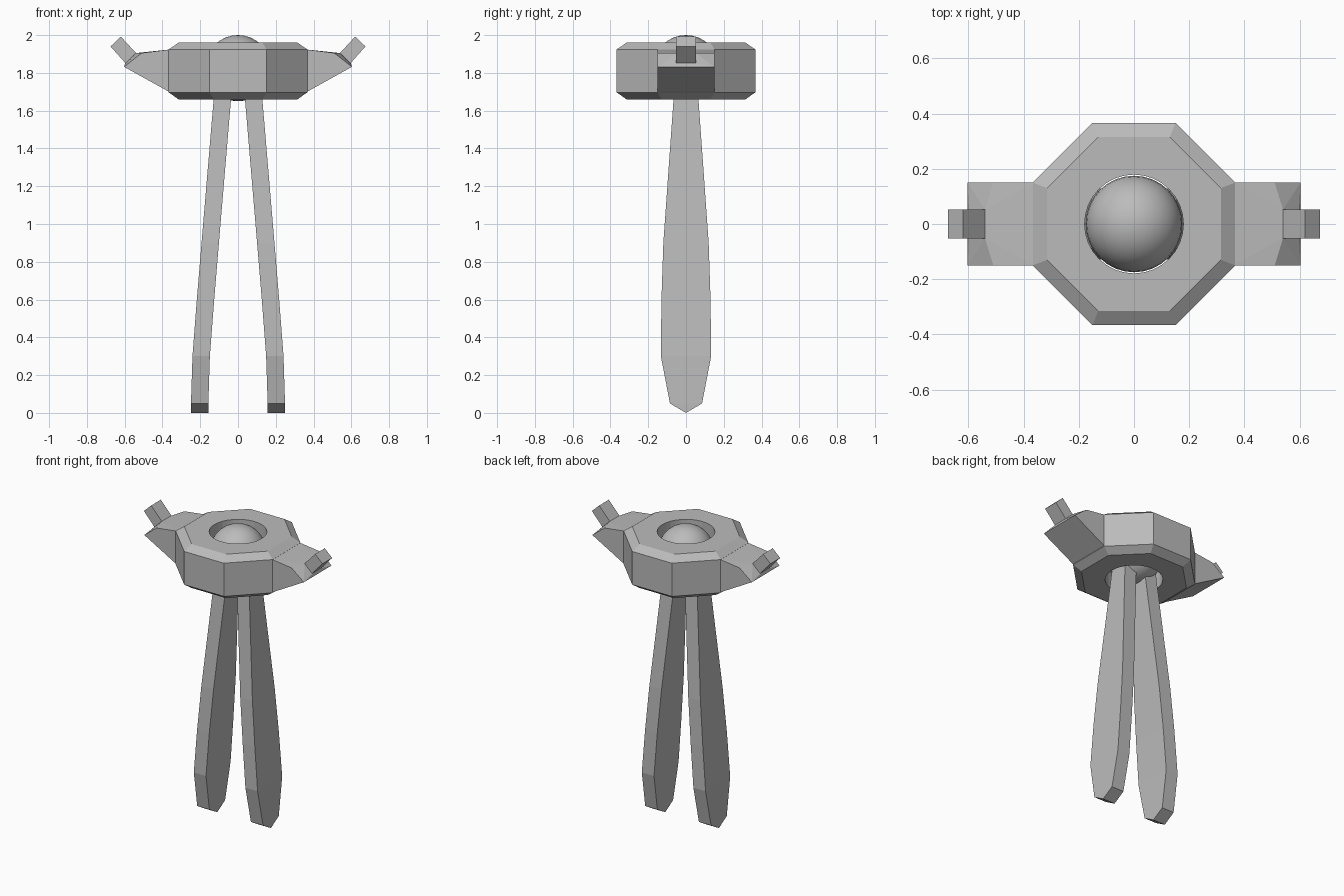
import bpy
import bmesh
from mathutils import Vector

cube = bpy.data.objects.get("Cube")
if cube:
    bpy.data.objects.remove(cube, do_unlink=True)

# One grey for the whole model
grey = bpy.data.materials.new("grey")
grey.use_nodes = True
grey.diffuse_color = (0.5, 0.5, 0.5, 1)
grey.node_tree.nodes["Principled BSDF"].inputs["Base Color"].default_value = (0.5, 0.5, 0.5, 1)

CORE_Z = 1.825


def finish(name, bm):
    bmesh.ops.recalc_face_normals(bm, faces=bm.faces)
    mesh = bpy.data.meshes.new(name)
    bm.to_mesh(mesh)
    bm.free()
    mesh.materials.append(grey)
    obj = bpy.data.objects.new(name, mesh)
    bpy.context.collection.objects.link(obj)
    return obj


def hull(name, points):
    bm = bmesh.new()
    for p in points:
        bm.verts.new(p)
    bmesh.ops.convex_hull(bm, input=bm.verts)
    bmesh.ops.dissolve_limit(bm, angle_limit=0.02, verts=bm.verts, edges=bm.edges)
    return finish(name, bm)


# Octagonal hub with chamfered rims
rings = [(0.315, 0.13, 1.66), (0.367, 0.15, 1.697), (0.367, 0.15, 1.924), (0.315, 0.13, 1.96)]
points = []
for r, h, z in rings:
    for sx in (-1, 1):
        for sy in (-1, 1):
            points += [(sx * r, sy * h, z), (sx * h, sy * r, z)]
hub = hull("hub", points)

# Round bore through the hub
bpy.ops.mesh.primitive_cylinder_add(vertices=32, radius=0.179, depth=1, location=(0, 0, CORE_Z))
cutter = bpy.context.object
cutter.name = "bore_cutter"
cutter.hide_render = True
cutter.data.materials.append(grey)
bore = hub.modifiers.new("bore", "BOOLEAN")
bore.operation = "DIFFERENCE"
bore.solver = "EXACT"
bore.object = cutter
bpy.context.view_layer.objects.active = hub
bpy.ops.object.modifier_apply(modifier=bore.name)
bpy.data.objects.remove(cutter, do_unlink=True)

# Ball held in the bore
bpy.ops.mesh.primitive_uv_sphere_add(segments=32, ring_count=16, radius=0.175, location=(0, 0, CORE_Z))
ball = bpy.context.object
ball.name = "ball"
ball.data.materials.append(grey)
bpy.ops.object.shade_smooth()

# Blade outline: half width, height, sideways centre
blade = [(0.06, 1.75, 0.076), (0.066, 1.66, 0.083), (0.12, 0.9, 0.147), (0.13, 0.6, 0.172),
         (0.133, 0.3, 0.195), (0.085, 0.05, 0.203), (0, 0, 0.203)]
outline = blade + [(-w, z, x) for w, z, x in reversed(blade[:-1])]


def make_leg(name, side):
    bm = bmesh.new()
    rows = [[bm.verts.new((side * (x + t), y, z)) for y, z, x in outline]
            for t in (-0.046, 0.046)]
    n = len(outline)
    # Side faces are bands across the blade
    for row in rows:
        for i in range(n // 2):
            quad = [row[i], row[i + 1], row[n - 2 - i], row[n - 1 - i]]
            bm.faces.new(list(dict.fromkeys(quad)))
    for i in range(n):
        j = (i + 1) % n
        bm.faces.new((rows[0][i], rows[0][j], rows[1][j], rows[1][i]))
    return finish(name, bm)


for label, side in (("left", 1), ("right", -1)):
    # Wedge arm with a tapered tip
    arm = [(0.36, 0.15, 1.924), (0.36, 0.15, 1.697), (0.51, 0.15, 1.905), (0.603, 0.15, 1.832),
           (0.54, 0.052, 1.905), (0.598, 0.052, 1.85)]
    hull(label + "_arm", [(side * x, sy * y, z) for x, y, z in arm for sy in (-1, 1)])

    # Square peg angled up from the tip
    peg = [(0.535, 1.9), (0.59, 1.845), (0.675, 1.94), (0.62, 1.992)]
    hull(label + "_peg", [(side * x, sy * 0.052, z) for x, z in peg for sy in (-1, 1)])

    make_leg(label + "_leg", side)
